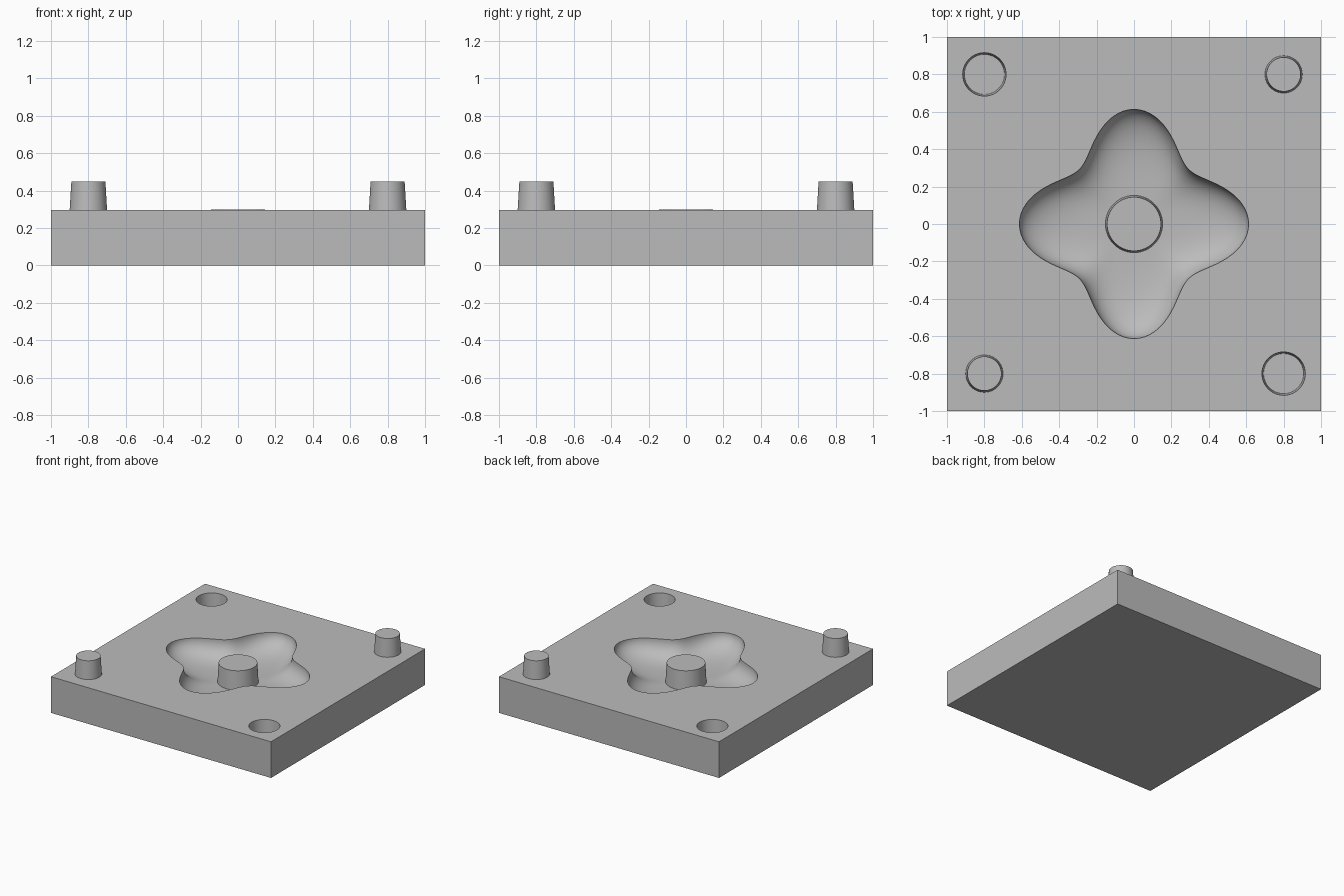
import bpy
import bmesh
from math import sin, cos, pi

if "Cube" in bpy.data.objects:
    bpy.data.objects.remove(bpy.data.objects["Cube"])

TOP = 0.297      # height of the parting face
DEPTH = 0.155    # depth of the cavity
PIN = 0.8        # offset of the locating pins and sockets

grey = bpy.data.materials.new("plain grey")
grey.use_nodes = True
grey.diffuse_color = (0.5, 0.5, 0.5, 1)
grey.node_tree.nodes["Principled BSDF"].inputs["Base Color"].default_value = (0.5, 0.5, 0.5, 1)


def round_outline(a):
    return 1.0


def lobed_outline(a):
    return 0.513 + 0.1 * cos(4 * a)


def loft(name, levels, outline=round_outline, sides=48, x=0, y=0):
    """Closed solid through scaled outlines, given as (scale, height) from bottom to top."""
    bm = bmesh.new()
    rings = []
    for scale, z in levels:
        ring = []
        for i in range(sides):
            a = 2 * pi * i / sides
            r = scale * outline(a)
            ring.append(bm.verts.new((x + r * cos(a), y + r * sin(a), z)))
        rings.append(ring)
    for low, high in zip(rings, rings[1:]):
        for i in range(sides):
            j = (i + 1) % sides
            bm.faces.new((low[i], low[j], high[j], high[i]))
    bm.faces.new(rings[0][::-1])
    bm.faces.new(rings[-1])
    mesh = bpy.data.meshes.new(name)
    bm.to_mesh(mesh)
    bm.free()
    mesh.materials.append(grey)
    ob = bpy.data.objects.new(name, mesh)
    bpy.context.collection.objects.link(ob)
    return ob


def activate(ob):
    bpy.ops.object.select_all(action="DESELECT")
    ob.select_set(True)
    bpy.context.view_layer.objects.active = ob


def smooth(ob):
    activate(ob)
    bpy.ops.object.shade_smooth_by_angle(angle=pi / 6)


# Square block
bpy.ops.mesh.primitive_cube_add(size=2, location=(0, 0, TOP / 2))
block = bpy.context.object
block.name = "mould_block"
block.scale.z = TOP / 2
bpy.ops.object.transform_apply(location=True, scale=True)
block.data.materials.append(grey)

# Bowl-shaped, four-lobed cavity
steps = 20
bowl = []
for i in range(steps):
    t = pi / 2 * (1 - i / (steps - 1)) * 0.97
    bowl.append((cos(t) ** 0.5, TOP - DEPTH * sin(t)))
cutters = [loft("cavity_cutter", bowl + [(1, TOP + 0.1)], lobed_outline, 128)]

# Tapered sockets in two opposite corners
for side in (-1, 1):
    cutters.append(loft("socket_cutter", [(0.107, TOP - 0.165), (0.116, TOP), (0.116, TOP + 0.1)],
                        x=side * PIN, y=-side * PIN))

for cutter in cutters:
    cutter.hide_render = True
    cut = block.modifiers.new("cut", "BOOLEAN")
    cut.operation = "DIFFERENCE"
    cut.solver = "EXACT"
    cut.object = cutter
    activate(block)
    bpy.ops.object.modifier_apply(modifier=cut.name)
    bpy.data.objects.remove(cutter)
smooth(block)

# Tapered locating pins in the other two corners
for side, label in ((-1, "right_front"), (1, "left_back")):
    smooth(loft(label + "_pin", [(0.1, TOP), (0.091, 0.447)], x=side * PIN, y=side * PIN))

# Core post in the middle of the cavity
smooth(loft("core_post", [(0.153, TOP - DEPTH), (0.144, TOP + 0.001)]))
